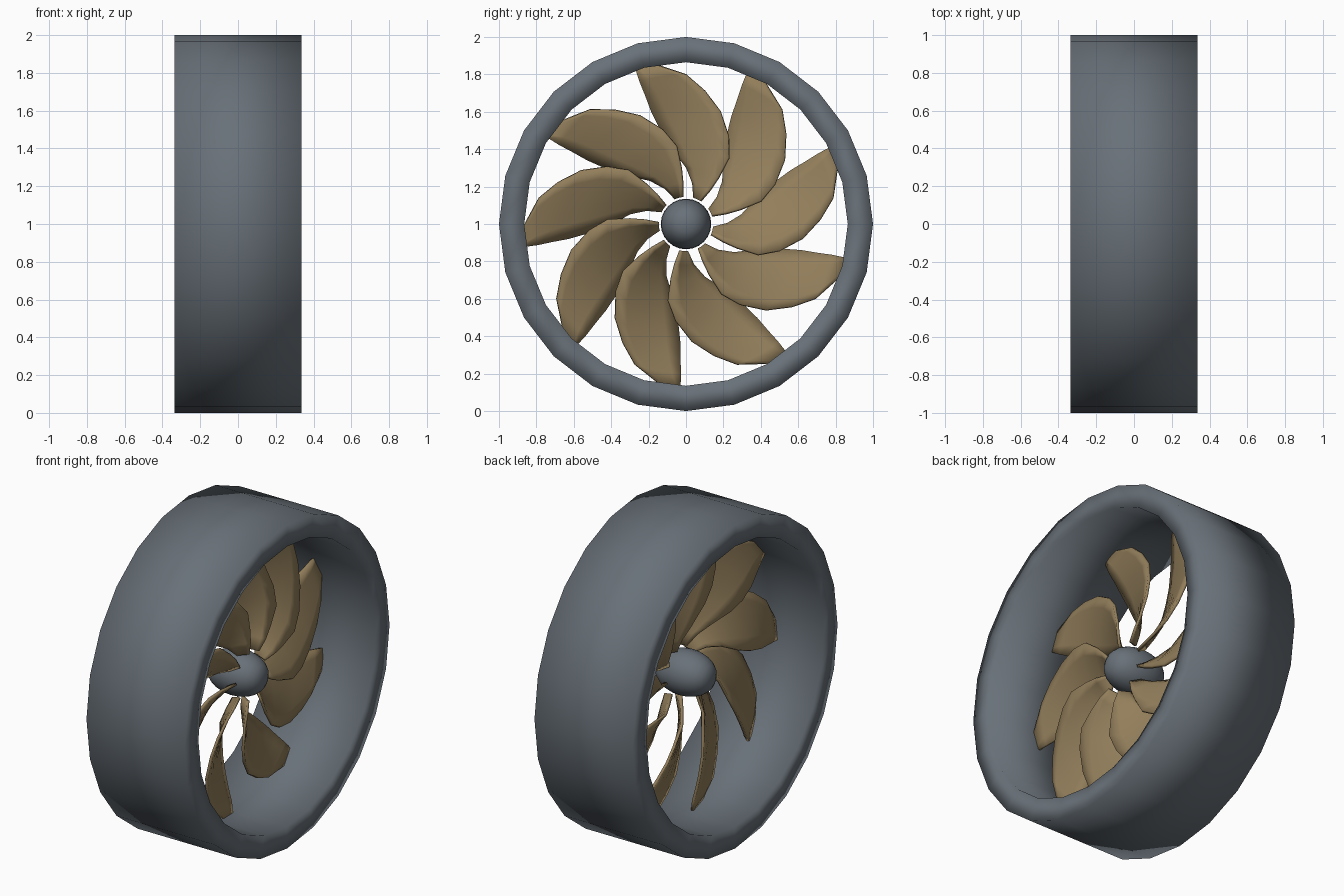
import bpy, bmesh, math

if "Cube" in bpy.data.objects:
    bpy.data.objects.remove(bpy.data.objects["Cube"], do_unlink=True)

AXIS_Z = 1.0


def material(name, color, rough):
    m = bpy.data.materials.new(name)
    m.use_nodes = True
    m.diffuse_color = color
    node = m.node_tree.nodes["Principled BSDF"]
    node.inputs["Base Color"].default_value = color
    node.inputs["Roughness"].default_value = rough
    return m


steel = material("slate_grey", (0.14, 0.165, 0.19, 1), 0.5)
brass = material("dull_brass", (0.29, 0.21, 0.105, 1), 0.5)


def finish(name, bm, mat):
    bmesh.ops.remove_doubles(bm, verts=bm.verts, dist=0.0001)
    bmesh.ops.recalc_face_normals(bm, faces=bm.faces)
    for f in bm.faces:
        f.smooth = True
    mesh = bpy.data.meshes.new(name)
    bm.to_mesh(mesh)
    bm.free()
    mesh.materials.append(mat)
    obj = bpy.data.objects.new(name, mesh)
    bpy.context.collection.objects.link(obj)
    return obj


def lathe(name, profile, sides, mat, closed):
    """Turn (x, radius) points around the fan's axis."""
    bm = bmesh.new()
    rings = []
    for k in range(sides):
        a = 2 * math.pi * k / sides
        rings.append([bm.verts.new((x, r * math.sin(a), AXIS_Z + r * math.cos(a)))
                      for x, r in profile])
    count = len(profile)
    for k in range(sides):
        p, q = rings[k], rings[(k + 1) % sides]
        for i in range(count if closed else count - 1):
            j = (i + 1) % count
            bm.faces.new((p[i], p[j], q[j], q[i]))
    return finish(name, bm, mat)


# Outer duct: a plain rectangular section with soft shading over the lips
lathe("duct_ring", [(-0.335, 1.0), (0.335, 1.0), (0.335, 0.865), (-0.335, 0.865)],
      24, steel, True)

# Hub: a blunt stretched ball
hub_profile = []
for i in range(13):
    t = math.pi * i / 12
    hub_profile.append((-0.18 * math.cos(t), 0.135 * math.sin(t) ** 0.8))
lathe("hub", hub_profile, 24, steel, False)

# Blade stations: radius, leading angle, leading x, trailing angle, trailing x
STATIONS = [
    (0.145, -44, 0.09, -30, 0.03),
    (0.22, -47, 0.10, -22, 0.0),
    (0.30, -47, 0.10, -13, -0.04),
    (0.42, -45, 0.10, -1, -0.07),
    (0.52, -38, 0.08, 3, -0.08),
    (0.63, -29, 0.05, 5, -0.07),
    (0.72, -20, 0.03, 5.5, -0.05),
    (0.80, -12, 0.01, 6, -0.03),
    (0.87, -1, 0.0, 6, -0.02),
]
CHORD = 5


def blade(index, base):
    bm = bmesh.new()
    rows = []
    for r, a0, x0, a1, x1 in STATIONS:
        row = []
        for i in range(CHORD + 1):
            t = i / CHORD
            a = math.radians(base + a0 + (a1 - a0) * t)
            row.append(bm.verts.new((x0 + (x1 - x0) * t, r * math.cos(a),
                                     AXIS_Z + r * math.sin(a))))
        rows.append(row)
    for p, q in zip(rows, rows[1:]):
        for i in range(CHORD):
            bm.faces.new((p[i], p[i + 1], q[i + 1], q[i]))
    obj = finish(f"blade_{index + 1}", bm, brass)
    thick = obj.modifiers.new("thickness", "SOLIDIFY")
    thick.thickness = 0.016
    thick.offset = 0


# Nine swept blades evenly spaced round the hub
for n in range(9):
    blade(n, 102 - 40 * n)
